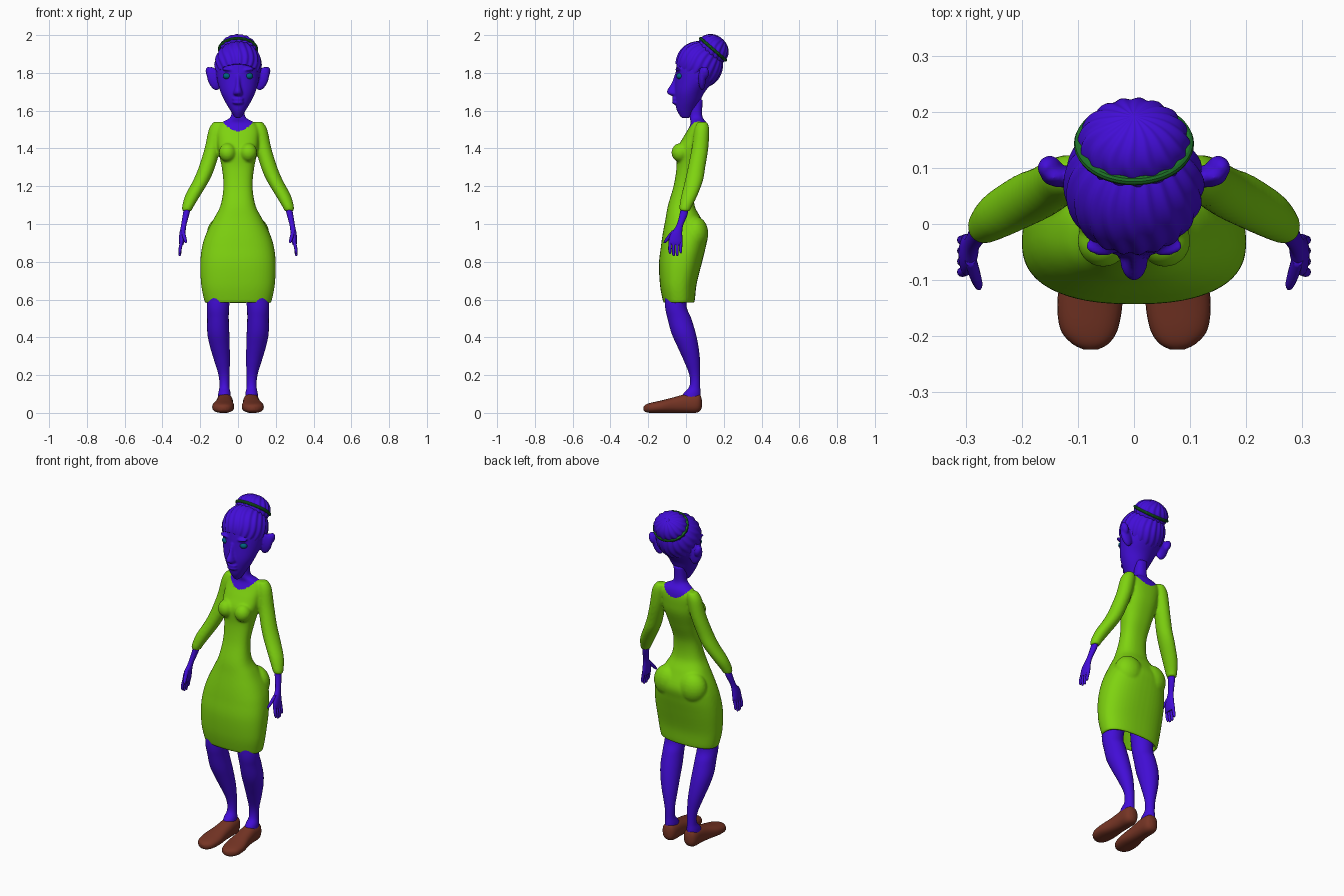
import bpy, bmesh
from math import sin, cos, pi, atan2, radians, copysign
from mathutils import Matrix, Vector

if "Cube" in bpy.data.objects:
    bpy.data.objects.remove(bpy.data.objects["Cube"])


def material(name, *rgb):
    m = bpy.data.materials.new(name)
    m.use_nodes = True
    m.diffuse_color = (*rgb, 1)
    m.node_tree.nodes["Principled BSDF"].inputs["Base Color"].default_value = (*rgb, 1)
    return m


SKIN = material("violet skin", .055, .004, .68)
DRESS = material("lime dress", .21, .65, .005)
SHOE = material("brown leather", .18, .035, .018)
BAND = material("green band", .012, .16, .02)
EYE = material("teal eye", 0, .12, .22)


def spline(rows, steps=5):
    """Smoothly interpolate rows of numbers."""
    out = []
    for i in range(len(rows) - 1):
        a, b, c, d = (rows[min(max(k, 0), len(rows) - 1)] for k in (i - 1, i, i + 1, i + 2))
        for s in range(steps):
            t = s / steps
            out.append([q + t * (r - p) / 2 + t * t * (p - 2.5 * q + 2 * r - w / 2)
                        + t ** 3 * (1.5 * (q - r) + (w - p) / 2)
                        for p, q, r, w in zip(a, b, c, d)])
    return out + [rows[-1]]


def loft(bm, rows, side=1, power=2, along_y=False, n=28):
    """Rows are (station, centre x, half width, low, high) of oval slices."""
    rings = []
    for s, cx, rx, lo, hi in spline(rows):
        ring = []
        for k in range(n):
            c, d = cos(2 * pi * k / n), sin(2 * pi * k / n)
            u = copysign(abs(c) ** (2 / power), c)
            v = copysign(abs(d) ** (2 / power), d)
            x, w = side * (cx + rx * u), (lo + hi) / 2 + (hi - lo) / 2 * v
            ring.append(bm.verts.new((x, s, w) if along_y else (x, w, s)))
        rings.append(ring)
    for a, b in zip(rings, rings[1:]):
        for k in range(n):
            j = (k + 1) % n
            bm.faces.new((a[k], a[j], b[j], b[k]))
    bm.faces.new(rings[0])
    bm.faces.new(rings[-1])


def ball(bm, centre, size, tilt=0, axis="X", strands=0, depth=0.0):
    """Ellipsoid, optionally with ridges running to its poles."""
    fine = strands > 0
    made = bmesh.ops.create_uvsphere(bm, u_segments=120 if fine else 24,
                                     v_segments=28 if fine else 14, radius=1)
    place = (Matrix.Translation(centre) @ Matrix.Rotation(radians(tilt), 4, axis)
             @ Matrix.Diagonal((*size, 1)))
    for v in made["verts"]:
        around = atan2(v.co.y, v.co.x)
        flat = v.co.xy.length
        v.co *= 1 + depth * flat * cos(strands * around + 2 * sin(3 * v.co.z))
        v.co = place @ v.co


def finish(name, bm, mats, voxel=0, rule=None):
    """Make the object; a voxel size blends its pieces into one skin."""
    bmesh.ops.recalc_face_normals(bm, faces=bm.faces)
    mesh = bpy.data.meshes.new(name)
    bm.to_mesh(mesh)
    bm.free()
    ob = bpy.data.objects.new(name, mesh)
    bpy.context.collection.objects.link(ob)
    if voxel:
        r = ob.modifiers.new("Blend", "REMESH")
        r.mode, r.voxel_size = "VOXEL", voxel
        s = ob.modifiers.new("Soften", "SMOOTH")
        s.factor, s.iterations = .5, 5
        graph = bpy.context.evaluated_depsgraph_get()
        ob.data = bpy.data.meshes.new_from_object(ob.evaluated_get(graph))
        ob.modifiers.clear()
    ob.data.materials.clear()
    for m in mats:
        ob.data.materials.append(m)
    if rule:
        for p in ob.data.polygons:
            p.material_index = int(rule(p.center))
    bpy.ops.object.select_all(action="DESELECT")
    ob.select_set(True)
    bpy.context.view_layer.objects.active = ob
    bpy.ops.object.shade_smooth_by_angle(angle=radians(50))
    return ob


SIDES = {"left": 1, "right": -1}

# Dress with sleeves, chest and neck; the hem turns inward to leave it hollow
bm = bmesh.new()
loft(bm, [(1.66, 0, .034, .02, .09), (1.59, 0, .034, .02, .085), (1.56, 0, .045, .02, .09),
          (1.535, 0, .09, .025, .11), (1.5, 0, .11, .01, .12), (1.45, 0, .11, -.02, .12),
          (1.39, 0, .105, -.05, .112), (1.3, 0, .086, -.05, .08), (1.2, 0, .077, -.066, .045),
          (1.1, 0, .092, -.095, .045), (1.03, 0, .127, -.108, .08), (.95, 0, .168, -.123, .115),
          (.88, 0, .19, -.133, .105), (.79, 0, .2, -.143, .083), (.68, 0, .195, -.138, .056),
          (.6, 0, .18, -.124, .047), (.58, 0, .17, -.115, .04), (.6, 0, .16, -.106, .03),
          (.68, 0, .175, -.12, .038), (.76, 0, .17, -.12, .05)], power=2.4, n=48)
for s in SIDES.values():
    ball(bm, (s * .055, -.03, 1.378), (.046, .047, .05))
    ball(bm, (s * .08, .05, .95), (.085, .068, .09))
    loft(bm, [(1.54, .105, .025, .06, .112), (1.5, .115, .04, .045, .123),
              (1.4, .135, .042, .03, .118), (1.3, .165, .043, .01, .102),
              (1.23, .195, .043, -.005, .09), (1.15, .24, .04, -.025, .06),
              (1.09, .266, .03, -.035, .03), (1.068, .27, .024, -.03, .02)], s)
finish("dress_and_neck", bm, [DRESS, SKIN], .0065,
       lambda c: c.z > 1.492 + 7.5 * c.x ** 2 and abs(c.x) < .085)

# Head with nose, lips, brows and ears
bm = bmesh.new()
loft(bm, [(1.562, 0, .016, -.025, .02), (1.6, 0, .04, -.048, .045), (1.65, 0, .07, -.057, .075),
          (1.7, 0, .093, -.06, .1), (1.76, 0, .11, -.057, .15), (1.82, 0, .117, -.053, .185),
          (1.87, 0, .115, -.043, .19), (1.92, 0, .09, -.01, .17), (1.95, 0, .05, .03, .13)], n=40)
loft(bm, [(1.79, 0, .012, -.06, -.03), (1.74, 0, .013, -.08, -.03), (1.71, 0, .02, -.099, -.03),
          (1.69, 0, .025, -.098, -.03), (1.678, 0, .016, -.075, -.03)])
for z in (1.662, 1.643):
    ball(bm, (0, -.055, z), (.03, .02, .011))
for s in SIDES.values():
    ball(bm, (s * .055, -.04, 1.818), (.034, .017, .009), s * -8, "Y")
    ball(bm, (s * .128, .085, 1.77), (.034, .02, .065), s * 18, "Y")
    ball(bm, (s * .15, .1, 1.8), (.02, .022, .034), s * 18, "Y")
finish("head", bm, [SKIN], .0055)

# Hair swept back to the bun, trimmed along the hairline
BUN, TILT = Vector((0, .143, 1.925)), -41
bm = bmesh.new()
ball(bm, (0, .07, 1.843), (.123, .124, .124), TILT, strands=20, depth=.025)
cut = bmesh.ops.bisect_plane(bm, geom=bm.verts[:] + bm.edges[:] + bm.faces[:],
                             plane_co=(0, -.05, 1.845), plane_no=(0, .54, .84), clear_inner=True)
rim = [e for e in cut["geom_cut"] if isinstance(e, bmesh.types.BMEdge)]
bmesh.ops.edgeloop_fill(bm, edges=rim)
finish("hair", bm, [SKIN])

bm = bmesh.new()
ball(bm, BUN, (.098, .086, .074), TILT, strands=16, depth=.03)
finish("hair_bun", bm, [SKIN])

# Hair band
bpy.ops.mesh.primitive_torus_add(major_segments=48, minor_segments=10, major_radius=.087,
                                 minor_radius=.0085, location=BUN, rotation=(radians(TILT), 0, 0))
band = bpy.context.object
band.name = "hair_band"
band.scale.x = 1.12
band.data.materials.append(BAND)
bpy.ops.object.shade_smooth_by_angle()

for label, s in SIDES.items():
    # Eye
    bm = bmesh.new()
    ball(bm, (s * .058, -.031, 1.783), (.022, .02, .017))
    finish(label + "_eye", bm, [EYE])

    # Forearm, palm, fingers and thumb
    bm = bmesh.new()
    loft(bm, [(1.11, .262, .02, -.025, .018), (1.05, .275, .017, -.034, .008),
              (.99, .288, .014, -.052, -.016), (.95, .294, .016, -.08, -.02),
              (.91, .298, .015, -.092, -.018), (.888, .3, .01, -.088, -.022)], s)
    for k, tip in enumerate((.842, .83, .83, .845)):
        y = -.083 + .019 * k
        r = .0085
        loft(bm, [(.905, .299, r, y - r, y + r), (.87, .306, r, y - r - .003, y + r - .003),
                  (tip + .008, .308, r * .8, y - r, y + r * .6),
                  (tip, .308, r * .3, y - r * .5, y + r * .2)], s, n=12)
    loft(bm, [(.965, .292, .01, -.075, -.045), (.935, .285, .01, -.1, -.07),
              (.91, .278, .008, -.116, -.096), (.9, .276, .004, -.118, -.108)], s, n=12)
    finish(label + "_hand", bm, [SKIN])

    # Leg
    bm = bmesh.new()
    loft(bm, [(.74, .09, .07, -.11, .03), (.58, .105, .06, -.112, .002),
              (.5, .106, .057, -.098, .028), (.42, .104, .058, -.076, .052),
              (.35, .096, .052, -.045, .066), (.28, .085, .042, -.013, .074),
              (.2, .074, .029, .018, .075), (.14, .072, .026, .018, .075),
              (.1, .072, .033, -.015, .077), (.05, .072, .033, -.03, .075)], s)
    finish(label + "_leg", bm, [SKIN])

    # Shoe
    bm = bmesh.new()
    loft(bm, [(.084, .07, .012, .03, .07), (.074, .07, .032, .01, .097), (.05, .07, .042, 0, .102),
              (0, .07, .044, 0, .1), (-.06, .073, .048, 0, .084), (-.13, .078, .058, 0, .066),
              (-.185, .08, .052, 0, .054), (-.212, .078, .034, .004, .045),
              (-.224, .077, .012, .012, .034)], s, 2.4, along_y=True)
    finish(label + "_shoe", bm, [SHOE])
